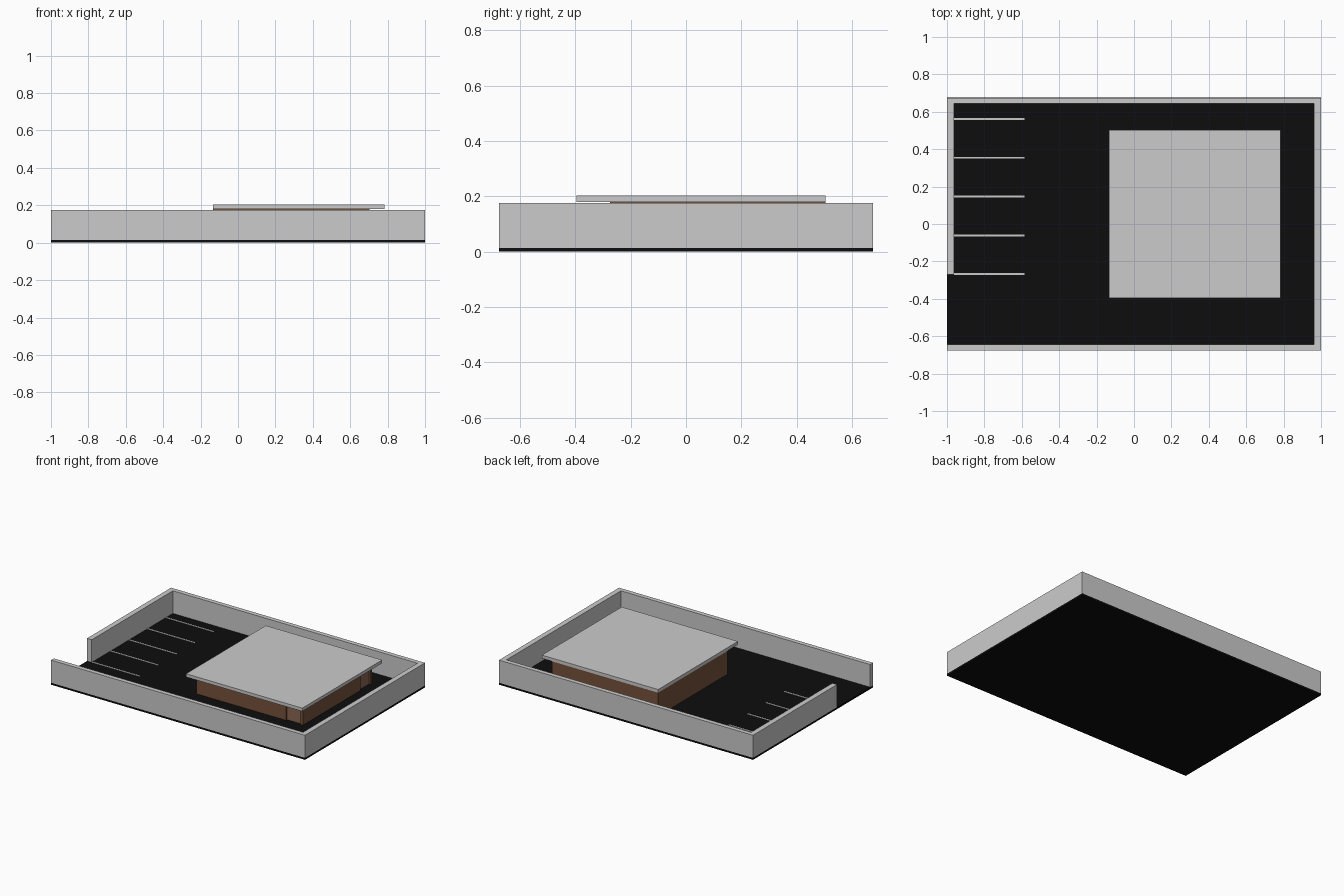
import bpy

if "Cube" in bpy.data.objects:
    bpy.data.objects.remove(bpy.data.objects["Cube"])


def material(name, color):
    m = bpy.data.materials.new(name)
    m.diffuse_color = (*color, 1)
    m.use_nodes = True
    m.node_tree.nodes["Principled BSDF"].inputs["Base Color"].default_value = m.diffuse_color
    return m


asphalt = material("asphalt", (0.004, 0.004, 0.004))
brick = material("brick", (0.18, 0.085, 0.042))
door_brown = material("door_brown", (0.25, 0.13, 0.085))


def box(name, x, y, z, mat=None):
    bpy.ops.mesh.primitive_cube_add(
        size=1, location=[(a + b) / 2 for a, b in (x, y, z)])
    ob = bpy.context.object
    ob.name = name
    ob.scale = [b - a for a, b in (x, y, z)]
    bpy.ops.object.transform_apply(location=False, rotation=False, scale=True)
    if mat:
        ob.data.materials.append(mat)
    return ob


G, W = 0.014, 0.175      # ground level, wall top
X, Y = 1.0, 0.675        # half size of the lot
XI, YI = 0.963, 0.643    # inner faces of the perimeter wall

# paved lot
box("pavement", (-X, X), (-Y, Y), (0, G), asphalt)

# perimeter wall with an entrance gap at the front of the left side
box("front_wall", (-X, X), (-Y, -YI), (G, W))
box("back_wall", (-X, X), (YI, Y), (G, W))
box("right_wall", (XI, X), (-YI, YI), (G, W))
box("left_wall", (-X, -XI), (-0.27, YI), (G, W))

# parking bay lines
for i in range(5):
    y = 0.562 - i * 0.2075
    box(f"parking_line_{i + 1}", (-XI, -0.585), (y - 0.005, y + 0.005), (G, G + 0.003))

# building with two recessed doorways
body = box("building", (-0.133, 0.703), (-0.275, 0.503), (G, 0.18), brick)
doorways = (
    ("front", (0.57, 0.685), (-0.29, -0.262), (0.572, 0.683), (-0.264, -0.26)),
    ("right", (0.69, 0.72), (0.375, 0.488), (0.688, 0.692), (0.377, 0.486)),
)
for side, cx, cy, dx, dy in doorways:
    cutter = box(side + "_doorway_cutter", cx, cy, (G - 0.01, 0.17))
    cutter.hide_render = True
    cutter.hide_set(True)
    mod = body.modifiers.new(side + "_doorway", 'BOOLEAN')
    mod.operation = 'DIFFERENCE'
    mod.solver = 'EXACT'
    mod.object = cutter
    box(side + "_door", dx, dy, (G, 0.17), door_brown)

# flat roof overhanging the front and right
box("roof", (-0.133, 0.783), (-0.395, 0.503), (0.18, 0.203))
